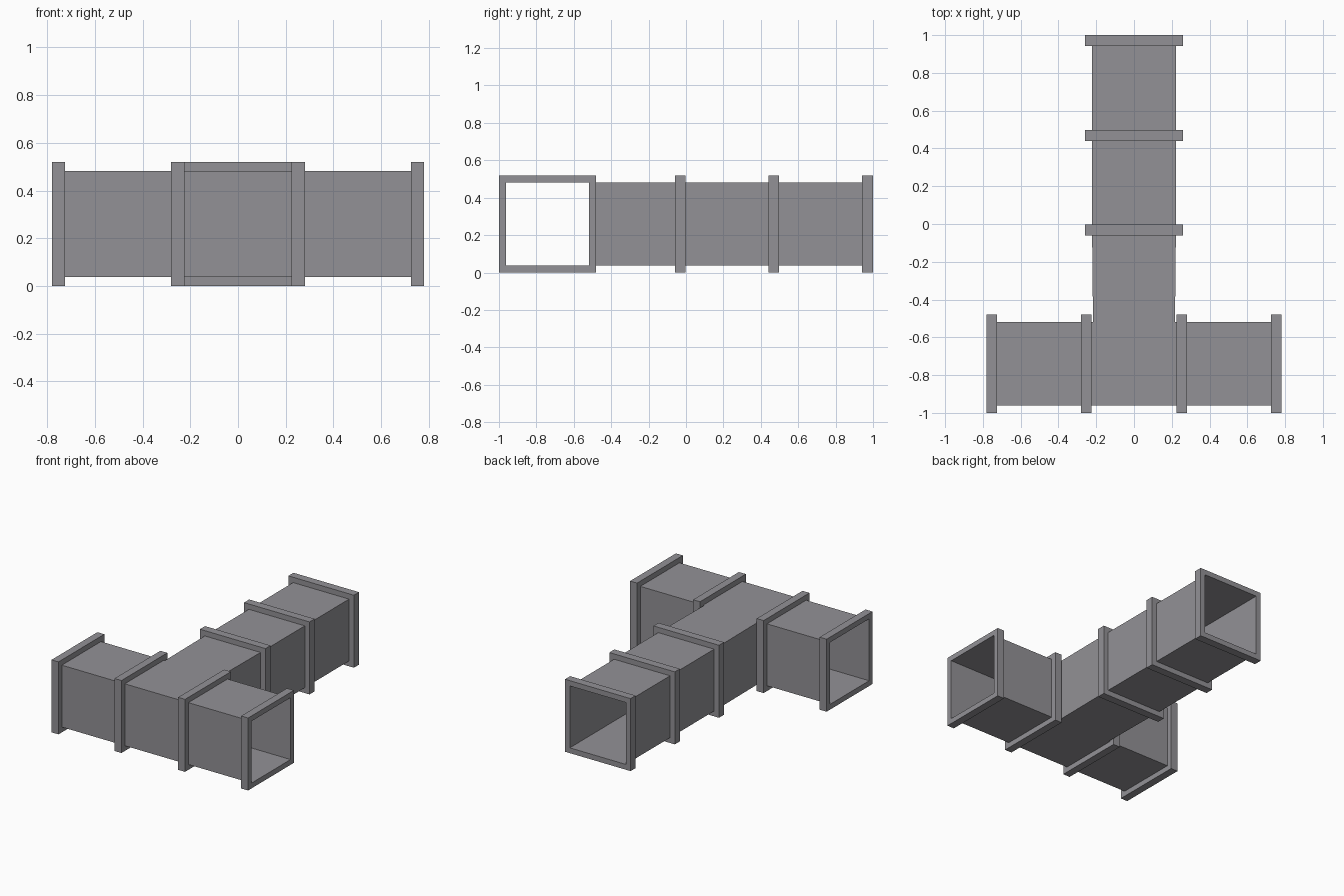
import bpy, bmesh
from mathutils import Vector

if "Cube" in bpy.data.objects:
    bpy.data.objects.remove(bpy.data.objects["Cube"])

ZC, R, F = 0.26, 0.222, 0.26      # axis height, duct half width, flange half width
YC = -0.74                        # y of the cross duct axis

steel = bpy.data.materials.new("duct grey")
steel.diffuse_color = (0.29, 0.285, 0.305, 1)
steel.use_nodes = True
steel.node_tree.nodes["Principled BSDF"].inputs["Base Color"].default_value = steel.diffuse_color


def finish(bm, name):
    bmesh.ops.recalc_face_normals(bm, faces=bm.faces[:])
    me = bpy.data.meshes.new(name)
    bm.to_mesh(me)
    bm.free()
    me.materials.append(steel)
    bpy.context.collection.objects.link(bpy.data.objects.new(name, me))


def duct(name, outline, open_edges):
    """Sheet duct: plan outline extruded upward, with some sides left open."""
    bm = bmesh.new()
    lo = [bm.verts.new((x, y, ZC - R)) for x, y in outline]
    hi = [bm.verts.new((x, y, ZC + R)) for x, y in outline]
    bm.faces.new(lo[::-1])
    bm.faces.new(hi)
    n = len(outline)
    for i in range(n):
        if i not in open_edges:
            j = (i + 1) % n
            bm.faces.new((lo[i], lo[j], hi[j], hi[i]))
    finish(bm, name)


def flange(name, axis, a, b):
    """Square collar around the duct between a and b along the axis."""
    bm = bmesh.new()

    def loop(r, t):
        pts = []
        for u, v in ((-1, -1), (1, -1), (1, 1), (-1, 1)):
            p = (t, YC + u * r, ZC + v * r) if axis == "x" else (u * r, t, ZC + v * r)
            pts.append(bm.verts.new(Vector(p)))
        return pts

    loops = [loop(R, a), loop(F, a), loop(F, b), loop(R, b)]
    for p, q in zip(loops, loops[1:]):
        for i in range(4):
            j = (i + 1) % 4
            bm.faces.new((p[i], p[j], q[j], q[i]))
    finish(bm, name)


# Tee junction, slightly pinched where the stem leaves the cross duct
y0, y1, X, P = YC - R, YC + R, 0.25, 0.217
duct("tee_junction",
     [(-X, y0), (X, y0), (X, y1), (P, y1), (R, -0.03), (-R, -0.03), (-P, y1), (-X, y1)],
     {1, 4, 7})

# Side arms with collars
for s, side in ((-1, "left"), (1, "right")):
    xa, xb = sorted((s * X, s * 0.78))
    duct(side + "_arm", [(xa, y0), (xb, y0), (xb, y1), (xa, y1)], {1, 3})
    for part, a, b in (("inner", 0.225, 0.28), ("outer", 0.725, 0.78)):
        flange(f"{side}_{part}_flange", "x", s * a, s * b)

# Stem sections with collars
for i, (a, b) in enumerate(((-0.03, 0.47), (0.47, 1.0))):
    duct(f"stem_section_{i + 1}", [(-R, a), (R, a), (R, b), (-R, b)], {0, 2})
for i, a in enumerate((-0.06, 0.44, 0.942)):
    flange(f"stem_flange_{i + 1}", "y", a, a + 0.058)
